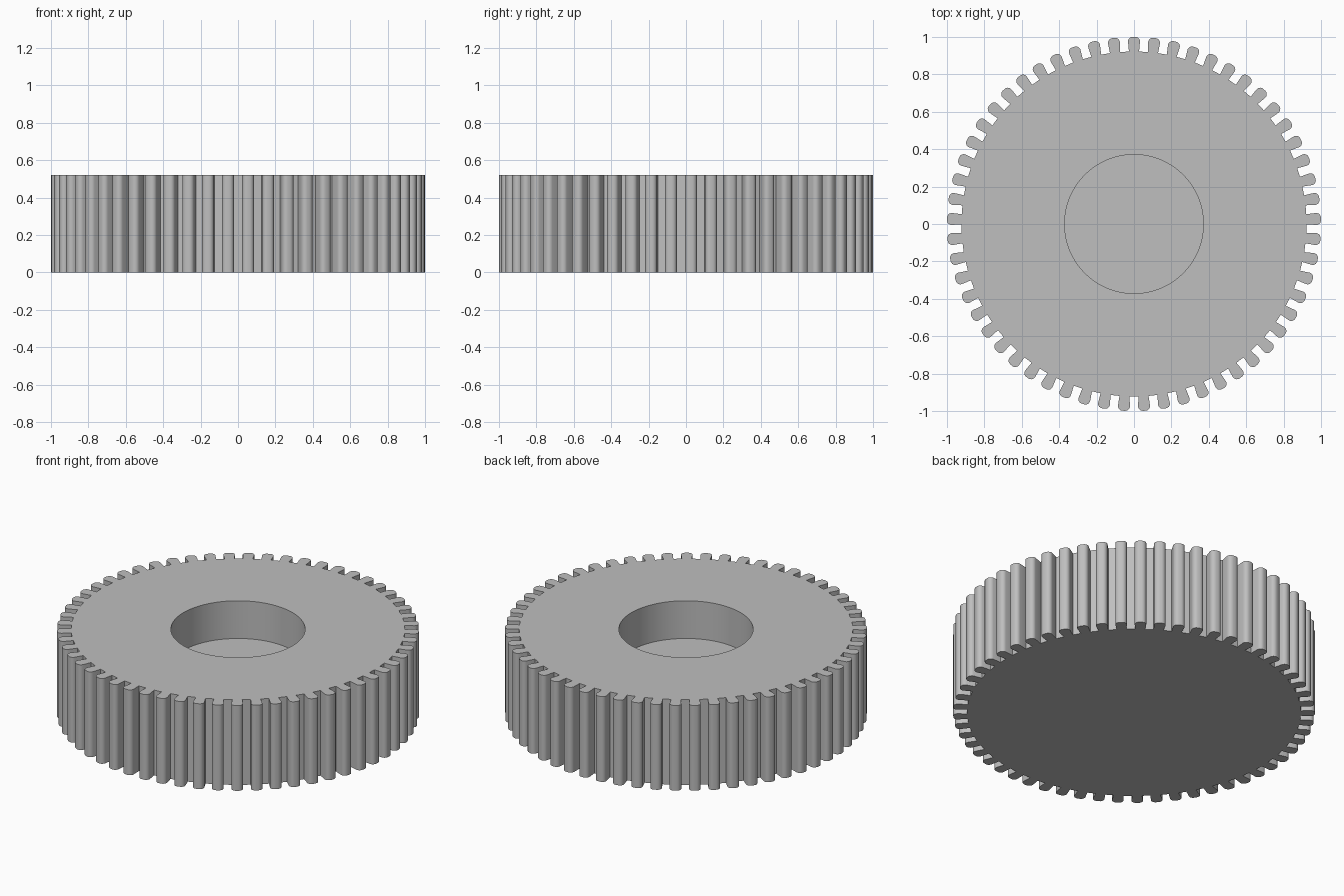
import bpy
import bmesh
from math import sin, cos, pi, tau

cube = bpy.data.objects.get("Cube")
if cube:
    bpy.data.objects.remove(cube, do_unlink=True)

TEETH = 57
HEIGHT = 0.52
FLOOR_Z = 0.29      # floor of the blind bore
BORE_R = 0.371
ROOT_R = 0.922
ROOT_HALF = 0.027   # half the tooth width at its root
TIP_HALF = 0.032    # half the tooth width below the rounded tip
ROUND = 0.025       # tip corner radius
STEPS = 5

# One tooth: (sideways, outward) points from its right root to its left root
half = [(ROOT_HALF, ROOT_R)]
for k in range(STEPS + 1):
    a = pi / 2 * k / STEPS
    half.append((TIP_HALF - ROUND + ROUND * cos(a), 1 - ROUND + ROUND * sin(a)))
tooth = half + [(-u, r) for u, r in reversed(half)]

bm = bmesh.new()


def turned(u, r, i, z):
    """Place a tooth point on tooth i, with tooth 0 pointing to the back."""
    a = tau * i / TEETH
    return bm.verts.new((u * cos(a) - r * sin(a), u * sin(a) + r * cos(a), z))


def toothed_loop(z):
    return [[turned(u, r, i, z) for u, r in tooth] for i in range(TEETH)]


def bore_loop(z):
    """Two points per tooth, in line with the tooth roots."""
    s = BORE_R / (ROOT_HALF ** 2 + ROOT_R ** 2) ** 0.5
    return [turned(side * ROOT_HALF * s, ROOT_R * s, i, z)
            for i in range(TEETH) for side in (1, -1)]


def bridge(a, b):
    """Quads between two closed loops of equal length."""
    n = len(a)
    for i in range(n):
        j = (i + 1) % n
        bm.faces.new((a[i], a[j], b[j], b[i]))


low, high = toothed_loop(0), toothed_loop(HEIGHT)
rim, floor = bore_loop(HEIGHT), bore_loop(FLOOR_Z)


def roots(loop):
    return [v for t in loop for v in (t[0], t[-1])]


# Toothed side wall, tooth caps, top ring, bore wall, bore floor and underside
bridge([v for t in low for v in t], [v for t in high for v in t])
for t in low + high:
    bm.faces.new(t)
bridge(roots(high), rim)
bridge(rim, floor)
bm.faces.new(floor)
bm.faces.new(roots(low))
bmesh.ops.recalc_face_normals(bm, faces=bm.faces[:])

mesh = bpy.data.meshes.new("gear_wheel")
bm.to_mesh(mesh)
bm.free()
gear = bpy.data.objects.new("gear_wheel", mesh)
bpy.context.collection.objects.link(gear)

# Plain grey all over
grey = bpy.data.materials.new("plain_grey")
grey.use_nodes = True
colour = (0.52, 0.52, 0.52, 1)
grey.diffuse_color = colour
grey.node_tree.nodes["Principled BSDF"].inputs["Base Color"].default_value = colour
mesh.materials.append(grey)

bpy.ops.object.select_all(action="DESELECT")
gear.select_set(True)
bpy.context.view_layer.objects.active = gear
bpy.ops.object.shade_smooth_by_angle(angle=pi / 6)
